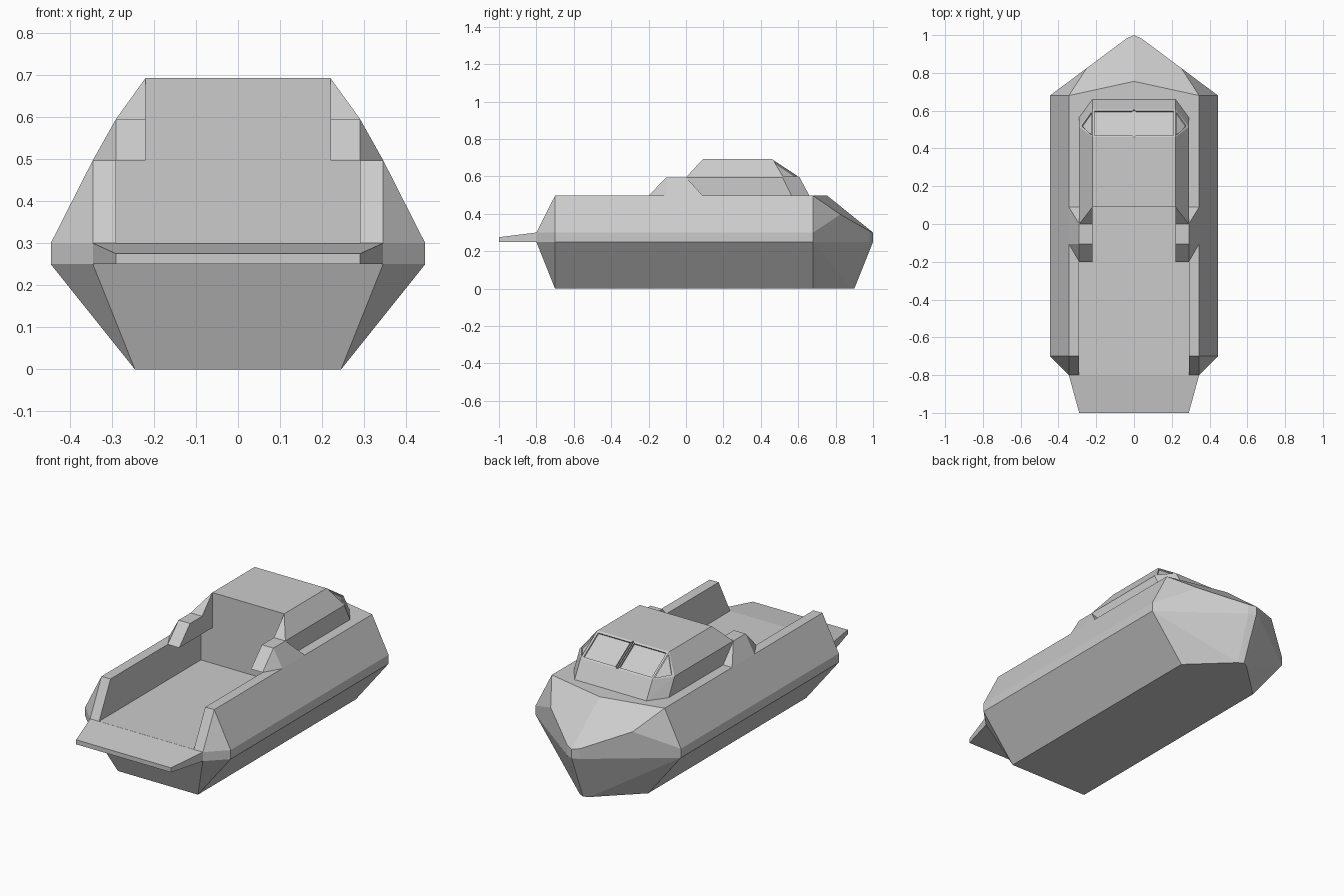
import bpy, bmesh
from mathutils import Vector

if "Cube" in bpy.data.objects:
    bpy.data.objects.remove(bpy.data.objects["Cube"])


def hull_mesh(points, mirror=True):
    """Convex solid through the points, optionally mirrored over x = 0."""
    pts = {tuple(p) for p in points}
    if mirror:
        pts |= {(-x, y, z) for x, y, z in pts}
    bm = bmesh.new()
    for p in sorted(pts):
        bm.verts.new(p)
    res = bmesh.ops.convex_hull(bm, input=bm.verts[:])
    junk = {g for g in res["geom_interior"] + res["geom_unused"]
            if isinstance(g, bmesh.types.BMVert)}
    bmesh.ops.delete(bm, geom=list(junk), context='VERTS')
    bmesh.ops.dissolve_limit(bm, angle_limit=0.02, verts=bm.verts[:], edges=bm.edges[:])
    bmesh.ops.recalc_face_normals(bm, faces=bm.faces[:])
    return bm


def finish(bm, name):
    me = bpy.data.meshes.new(name)
    bm.to_mesh(me)
    bm.free()
    ob = bpy.data.objects.new(name, me)
    bpy.context.collection.objects.link(ob)
    return ob


def mirrored(ob):
    ob.modifiers.new("mirror", 'MIRROR').use_mirror_merge = False
    return ob


CHINE, RAIL, DECK = 0.25, 0.30, 0.497


def bow_z(x, y):
    """Height of the sloping foredeck plane."""
    return DECK - 0.804 * (y - 0.755) - 0.175 * abs(x)


# Hull: flat bottom, chine band, sloping sides and pointed bow
pts = [(0.245, -0.7, 0), (0.245, 0.68, 0), (0.03, 0.885, 0), (0, 0.9, 0)]
for z in (CHINE, RAIL):
    pts += [(0.345, -0.8, z), (0.445, -0.7, z), (0.445, 0.68, z),
            (0.04, 0.982, z), (0, 1.0, z)]
pts += [(0.345, -0.7, DECK), (0.345, 0.68, DECK), (0, 0.755, DECK)]
shoulder = Vector((0.445, 0.68)).lerp(Vector((0.04, 0.982)), 0.48)
for x, y in (tuple(shoulder), (0.04, 0.982)):
    pts.append((x, y, bow_z(x, y)))
hull = finish(hull_mesh(pts), "hull")

# Cockpit opening
cutter = finish(hull_mesh([(0.29, y, z) for y in (-1.1, 0.09) for z in (RAIL + 0.0005, 0.8)]),
                "cockpit_cutter")
cutter.hide_render = True
cutter.hide_viewport = True
cutter.display_type = 'WIRE'
cut = hull.modifiers.new("cockpit", 'BOOLEAN')
cut.object = cutter
cut.operation = 'DIFFERENCE'
cut.solver = 'EXACT'

# Stern platform
finish(hull_mesh([(0.345, -0.8, CHINE), (0.345, -0.8, RAIL),
                  (0.29, -1.0, CHINE), (0.29, -1.0, 0.275)]), "stern_platform")

# Cabin with recessed windows
MID, ROOF = 0.595, 0.692
bm = hull_mesh([(0.29, 0.09, DECK), (0.29, 0.565, DECK), (0.22, 0.66, DECK),
                (0.29, 0.09, MID), (0.29, 0.515, MID), (0.22, 0.607, MID),
                (0.22, 0.09, ROOF), (0.22, 0.46, ROOF)])


def window_faces():
    return [f for f in bm.faces
            if f.normal.y > 0.2 and f.calc_center_median().z > MID]


front = max(window_faces(), key=lambda f: f.calc_area())
bmesh.ops.bisect_plane(bm, geom=[front] + front.edges[:] + front.verts[:],
                       plane_co=(0, 0, 0), plane_no=(1, 0, 0))
bm.normal_update()
bmesh.ops.inset_individual(bm, faces=window_faces(), thickness=0.016, depth=0)
panes = [f for f in window_faces()]
inner = [f for f in panes if all(len(e.link_faces) == 2 and
         abs(e.link_faces[0].normal.dot(e.link_faces[1].normal)) > 0.999 for e in f.edges)]
for f in inner:
    n = f.normal.copy()
    walls = bmesh.ops.extrude_discrete_faces(bm, faces=[f])["faces"]
    bmesh.ops.translate(bm, verts=walls[0].verts[:], vec=n * -0.008)
finish(bm, "cabin")

# Side bulges beside the cockpit entrance
mirrored(finish(hull_mesh([
    (0.22, -0.2, DECK), (0.29, -0.2, DECK), (0.345, -0.105, DECK),
    (0.345, 0.09, DECK), (0.22, 0.09, DECK), (0.22, -0.105, MID),
    (0.29, -0.105, MID), (0.22, 0, MID), (0.29, 0, MID)], False), "cockpit_shoulder"))

# Rear wings of the cabin sides
mirrored(finish(hull_mesh([
    (0.22, 0, MID), (0.29, 0, MID), (0.22, 0.09, ROOF), (0.29, 0.09, MID),
    (0.22, 0.09, DECK), (0.29, 0.09, DECK)], False), "cabin_wing"))
